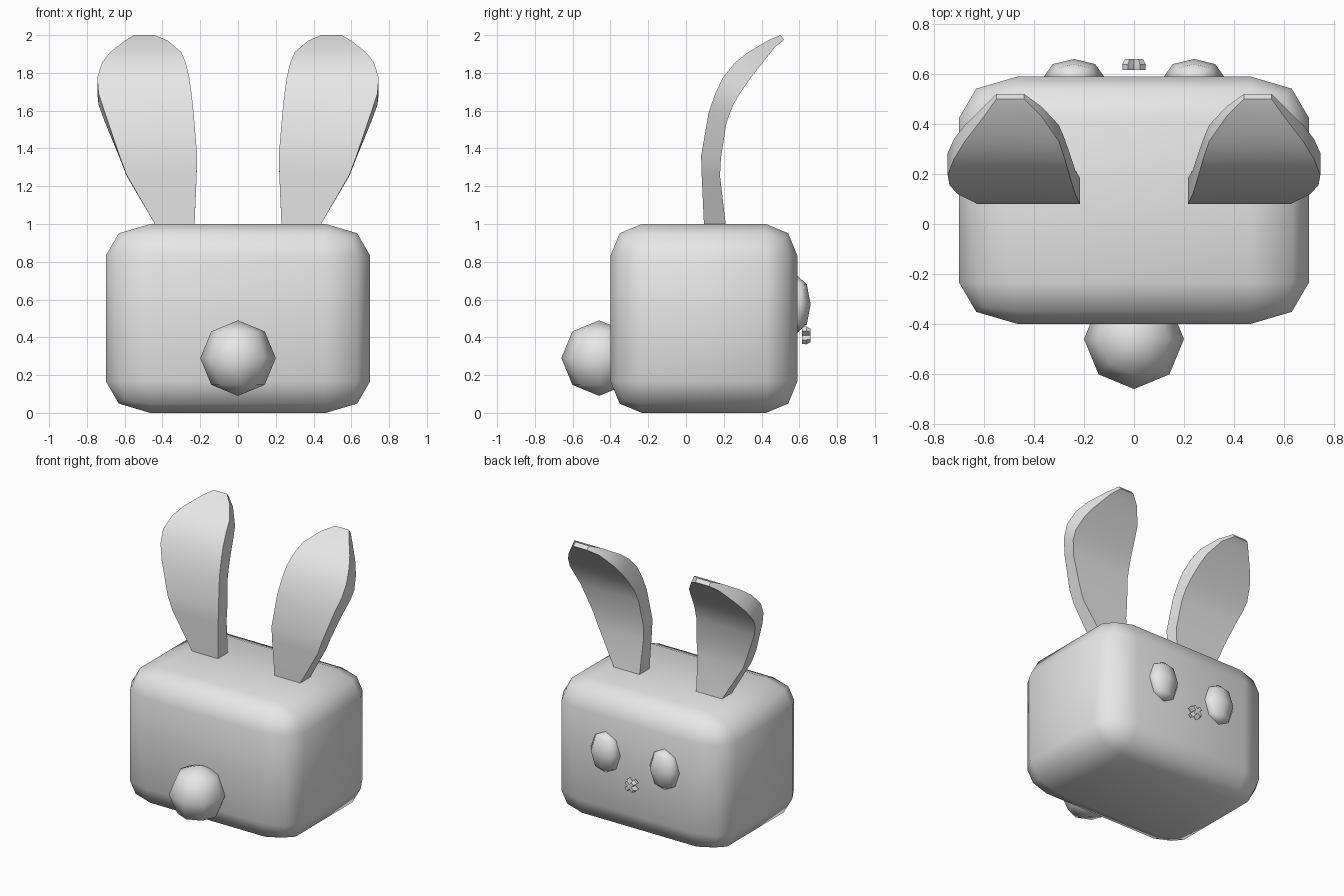
import bpy, bmesh, math
from mathutils import Matrix

if "Cube" in bpy.data.objects:
    bpy.data.objects.remove(bpy.data.objects["Cube"])

grey = bpy.data.materials.new("light_grey")
grey.diffuse_color = (0.8, 0.8, 0.8, 1)
grey.use_nodes = True
grey.node_tree.nodes["Principled BSDF"].inputs["Base Color"].default_value = grey.diffuse_color


def finish(name, bm, angle):
    bmesh.ops.recalc_face_normals(bm, faces=bm.faces)
    mesh = bpy.data.meshes.new(name)
    bm.to_mesh(mesh)
    bm.free()
    mesh.materials.append(grey)
    ob = bpy.data.objects.new(name, mesh)
    bpy.context.collection.objects.link(ob)
    bpy.ops.object.select_all(action='DESELECT')
    ob.select_set(True)
    bpy.context.view_layer.objects.active = ob
    bpy.ops.object.shade_smooth_by_angle(angle=math.radians(angle))
    return ob


def loft(bm, loops):
    """Skin equal-sized closed loops and cap both ends."""
    rings = [[bm.verts.new(p) for p in loop] for loop in loops]
    n = len(rings[0])
    for a, b in zip(rings, rings[1:]):
        for i in range(n):
            j = (i + 1) % n
            bm.faces.new((a[i], a[j], b[j], b[i]))
    bm.faces.new(rings[0])
    bm.faces.new(rings[-1])


def ball(name, centre, radii):
    bm = bmesh.new()
    bmesh.ops.create_uvsphere(bm, u_segments=8, v_segments=4, radius=1)
    bmesh.ops.transform(bm, verts=bm.verts, matrix=Matrix.Translation(centre)
                        @ Matrix.Diagonal((*radii, 1)))
    finish(name, bm, 80)


# Body: rounded cube stretched to a wide block
bm = bmesh.new()
bmesh.ops.create_cube(bm, size=1)
bmesh.ops.bevel(bm, geom=bm.edges[:], offset=0.168, segments=2,
                profile=0.5, affect='EDGES')
bmesh.ops.transform(bm, verts=bm.verts, matrix=Matrix.Translation((0, 0.095, 0.5))
                    @ Matrix.Diagonal((1.4, 0.99, 1, 1)))
finish("body", bm, 60)

# Tail and eyes
ball("tail", (0, -0.46, 0.29), (0.2, 0.2, 0.2))
for side, label in ((-1, "left"), (1, "right")):
    ball(label + "_eye", (side * 0.24, 0.59, 0.575), (0.12, 0.07, 0.15))

# Ears: rows of inner x, outer x, front y, front z, back y, back z
EAR = [
    (0.232, 0.42, 0.097, 0.95, 0.215, 0.95),
    (0.230, 0.44, 0.095, 1.00, 0.210, 1.00),
    (0.219, 0.59, 0.083, 1.26, 0.180, 1.255),
    (0.216, 0.627, 0.080, 1.36, 0.185, 1.35),
    (0.235, 0.705, 0.120, 1.59, 0.215, 1.54),
    (0.246, 0.738, 0.155, 1.69, 0.250, 1.63),
    (0.258, 0.745, 0.195, 1.775, 0.285, 1.69),
    (0.277, 0.720, 0.260, 1.855, 0.340, 1.77),
    (0.300, 0.677, 0.330, 1.91, 0.395, 1.84),
    (0.370, 0.600, 0.430, 1.97, 0.470, 1.935),
    (0.440, 0.550, 0.500, 2.00, 0.520, 1.975),
]
for side, label in ((-1, "left"), (1, "right")):
    bm = bmesh.new()
    loft(bm, [[(side * xi, yf, zf), (side * xo, yf, zf),
               (side * xo, yb, zb), (side * xi, yb, zb)]
              for xi, xo, yf, zf, yb, zb in EAR])
    finish(label + "_ear", bm, 40)

# Nose: small chunky X with a tapered face
cross = []
for k in range(4):
    a = math.radians(45 + 90 * k)
    for r, off in ((0.053, -18), (0.053, 18), (0.022, 45)):
        t = a + math.radians(off)
        cross.append((r * math.cos(t), r * math.sin(t)))
bm = bmesh.new()
loft(bm, [[(x * s, y, 0.41 + z * s) for x, z in cross]
          for y, s in ((0.615, 0.95), (0.637, 1.0), (0.66, 0.75))])
finish("nose", bm, 30)
